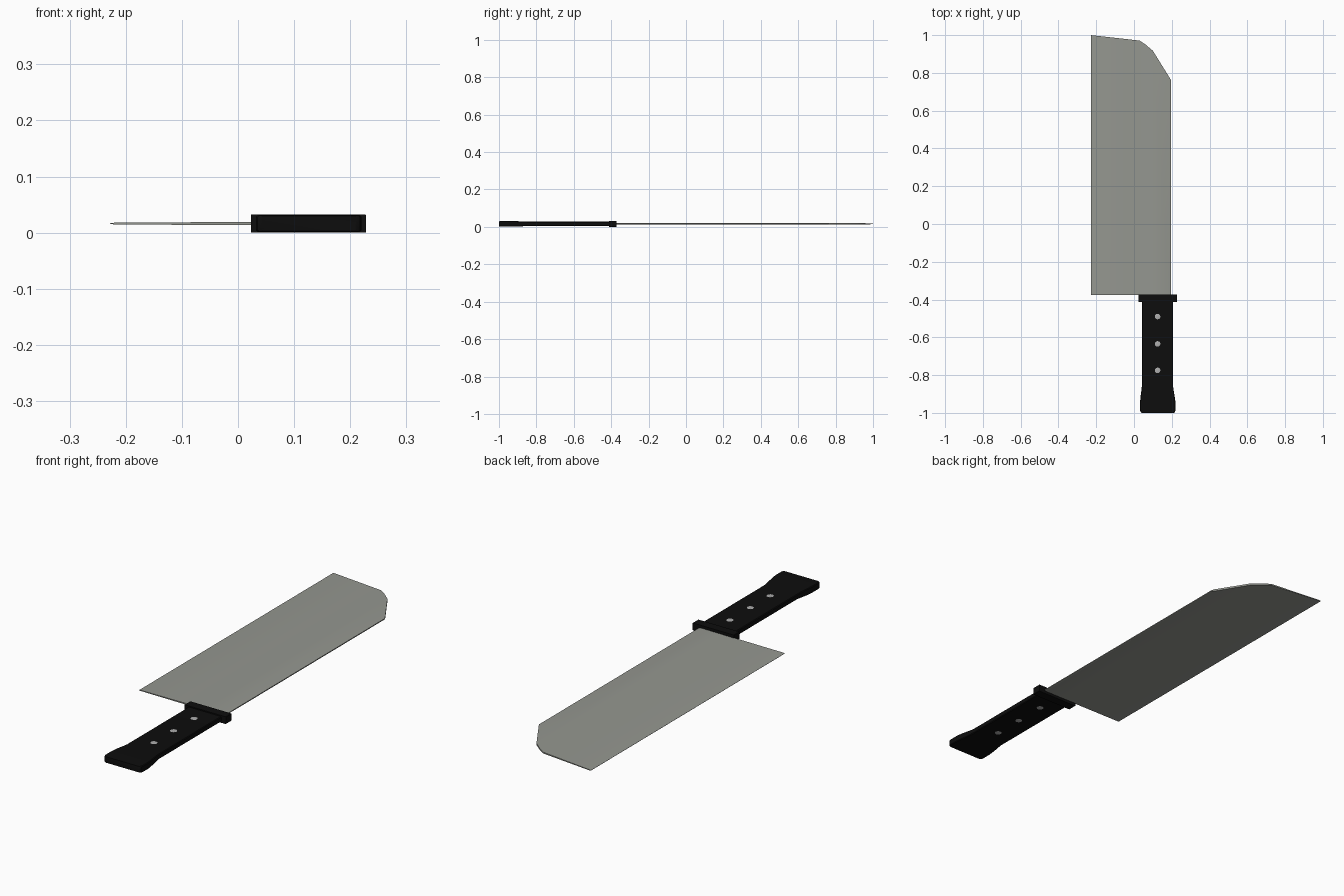
import bpy, bmesh, math

if "Cube" in bpy.data.objects:
    bpy.data.objects.remove(bpy.data.objects["Cube"])

ZC = 0.0163  # mid-plane height of the whole knife


def material(name, r, g, b):
    m = bpy.data.materials.new(name)
    m.diffuse_color = (r, g, b, 1)
    m.use_nodes = True
    m.node_tree.nodes["Principled BSDF"].inputs["Base Color"].default_value = m.diffuse_color
    return m


STEEL = material("steel", 0.30, 0.31, 0.28)
BLACK = material("black_handle", 0.004, 0.004, 0.004)
RIVET = material("rivet_metal", 0.42, 0.42, 0.42)


def finish(bm, name, mat, angle):
    bmesh.ops.recalc_face_normals(bm, faces=bm.faces)
    me = bpy.data.meshes.new(name)
    bm.to_mesh(me)
    bm.free()
    me.materials.append(mat)
    ob = bpy.data.objects.new(name, me)
    bpy.context.collection.objects.link(ob)
    bpy.ops.object.select_all(action='DESELECT')
    ob.select_set(True)
    bpy.context.view_layer.objects.active = ob
    bpy.ops.object.shade_smooth_by_angle(angle=math.radians(angle))
    return ob


def loft(name, rings, mat, angle=35):
    """Skin a list of closed rings and cap both ends."""
    bm = bmesh.new()
    loops = [[bm.verts.new(p) for p in ring] for ring in rings]
    n = len(loops[0])
    for a, b in zip(loops, loops[1:]):
        for i in range(n):
            j = (i + 1) % n
            bm.faces.new((a[i], a[j], b[j], b[i]))
    bm.faces.new(loops[0])
    bm.faces.new(loops[-1])
    return finish(bm, name, mat, angle)


def section(y, x0, x1, h, c):
    """Chamfered rectangle across the handle."""
    pts = [(x0 + c, -h), (x1 - c, -h), (x1, -h + c), (x1, h - c),
           (x1 - c, h), (x0 + c, h), (x0, h - c), (x0, -h + c)]
    return [(x, y, ZC + z) for x, z in pts]


# Blade: thin wedge, columns of (x, tip y, half thickness) from edge to spine
columns = [(-0.228, 1.0, 0.0004), (-0.220, 0.999, 0.0016), (-0.05, 0.98, 0.0025),
           (0.03, 0.971, 0.0030), (0.06, 0.951, 0.0034), (0.10, 0.917, 0.0040),
           (0.190, 0.772, 0.0045), (0.197, 0.76, 0.0020)]
bm = bmesh.new()
cols = []
for x, tip, h in columns:
    cols.append([bm.verts.new((x, y, ZC + z))
                 for y, z in ((-0.375, -h), (tip, -h), (tip, h), (-0.375, h))])
for a, b in zip(cols, cols[1:]):
    for i in range(4):
        j = (i + 1) % 4
        bm.faces.new((a[i], a[j], b[j], b[i]))
bm.faces.new(cols[0])
bm.faces.new(cols[-1])
finish(bm, "blade", STEEL, 35)

# Handle grip with flared butt
profile = [(-0.40, 0.042, 0.206, 0.0115), (-0.85, 0.042, 0.206, 0.0115),
           (-0.875, 0.040, 0.209, 0.0130), (-0.91, 0.035, 0.215, 0.0145),
           (-0.945, 0.032, 0.220, 0.0150), (-0.985, 0.032, 0.220, 0.0150),
           (-0.996, 0.035, 0.217, 0.0145), (-1.0, 0.041, 0.211, 0.0135)]
loft("handle", [section(y, a, b, h, 0.003) for y, a, b, h in profile], BLACK)

# Bolster collar between blade and handle
loft("bolster", [section(y, 0.023, 0.228, 0.0163, 0.001) for y in (-0.412, -0.372)], BLACK)

# Rivets passing through the handle
for k, y in enumerate((-0.49, -0.635, -0.775)):
    rings = [[(0.125 + r * math.cos(t * math.pi / 6), y + r * math.sin(t * math.pi / 6), ZC + z)
              for t in range(12)]
             for z, r in ((-0.0125, 0.010), (-0.0117, 0.015), (0.0117, 0.015), (0.0125, 0.010))]
    loft("rivet_%d" % (k + 1), rings, RIVET)
